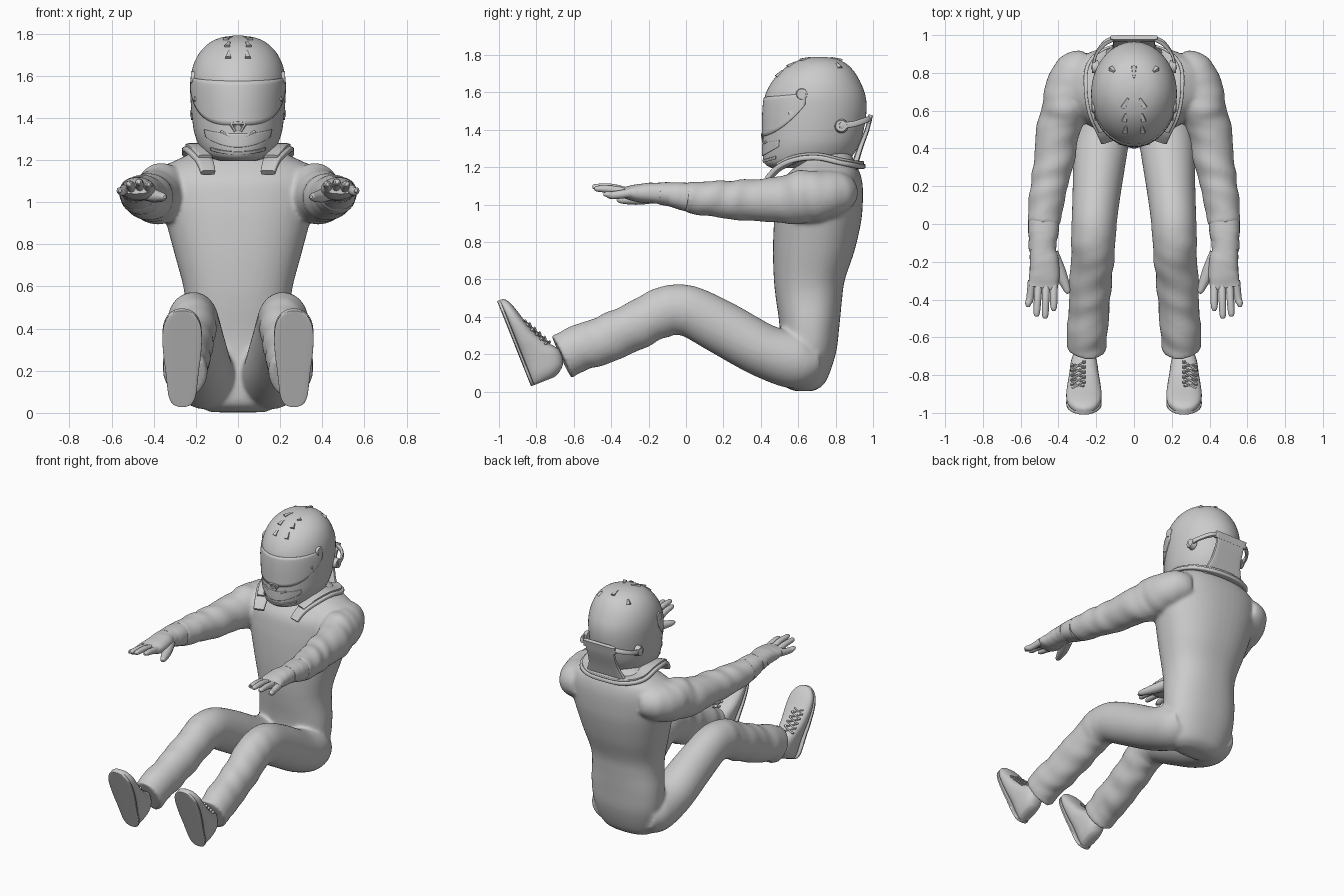
import bpy, bmesh, math
from mathutils import Vector

cube = bpy.data.objects.get("Cube")
if cube:
    bpy.data.objects.remove(cube)

GREY = (0.6, 0.6, 0.6, 1)
grey = bpy.data.materials.new("plain_grey")
grey.use_nodes = True
grey.diffuse_color = GREY
grey.node_tree.nodes["Principled BSDF"].inputs["Base Color"].default_value = GREY
X, Z = Vector((1, 0, 0)), Vector((0, 0, 1))


def spline(rows, f):
    """Catmull-Rom value of a table of rows at fractional index f."""
    i = min(int(f), len(rows) - 2)
    t = f - i
    p = [rows[max(0, min(len(rows) - 1, i + k))] for k in (-1, 0, 1, 2)]
    return [b + 0.5 * t * (c - a + t * (2*a - 5*b + 4*c - d + t * (3*(b - c) + d - a)))
            for a, b, c, d in zip(*p)]


def loft(bm, rows, n=28, steps=6, power=2.0, tangent=None, flat=False, fold=0.0, sx=1):
    """Skin rings (x, y, z, half width, half depth) strung along a path."""
    count = (len(rows) - 1) * steps
    rings = []
    for j in range(count + 1):
        f = j / steps
        x, y, z, a, b = spline(rows, f)
        ahead = Vector(spline(rows, min(f + .05, len(rows) - 1))[:3])
        t = tangent or (ahead - Vector(spline(rows, max(f - .05, 0))[:3])).normalized()
        side = t.cross(Z).normalized() if flat else (X - t * X.dot(t)).normalized()
        up = t.cross(side)
        ring = []
        for k in range(n):
            ang = math.tau * k / n
            c, s = math.cos(ang), math.sin(ang)
            c = math.copysign(abs(c) ** (2 / power), c)
            s = math.copysign(abs(s) ** (2 / power), s)
            # cloth folds grow towards the end of the limb
            w = 1 + fold * min(1, 2 * j / count) * (
                math.sin(5.3 * f + 2 * math.sin(ang + f)) + .6 * math.sin(9 * f - 3 * math.cos(ang)))
            v = Vector((x, y, z)) + side * (a * c * w) + up * (b * s * w)
            ring.append(bm.verts.new((v.x * sx, v.y, v.z)))
        rings.append(ring)
    for r, q in zip(rings, rings[1:]):
        for k in range(n):
            bm.faces.new((r[k], r[k - 1], q[k - 1], q[k]))
    bm.faces.new(rings[0])
    bm.faces.new(rings[-1])


def rod(bm, p, q, r, r2=None, n=10, power=2.0):
    loft(bm, [(*p, r, r), (*q, r2 or r, r2 or r)], n, 1, power)


def finish(name, bm, mirror=False):
    bmesh.ops.recalc_face_normals(bm, faces=bm.faces)
    me = bpy.data.meshes.new(name)
    bm.to_mesh(me)
    bm.free()
    me.materials.append(grey)
    me.polygons.foreach_set("use_smooth", [True] * len(me.polygons))
    me.set_sharp_from_angle(angle=math.radians(40))
    ob = bpy.data.objects.new(name, me)
    bpy.context.collection.objects.link(ob)
    if mirror:
        ob.modifiers.new("Mirror", "MIRROR").use_mirror_merge = False
    return ob


def upright(rows):
    """Turn (z, front y, back y, half width) into loft rings."""
    return [(0, (f + b) / 2, z, w, (b - f) / 2) for z, f, b, w in rows]


# Overalls: torso, legs and sleeves fused into one cloth skin
suit = bmesh.new()
loft(suit, upright([
    (.003, .58, .68, .13), (.05, .51, .745, .2), (.2, .50, .80, .25), (.35, .50, .82, .26),
    (.5, .48, .835, .25), (.6, .47, .85, .26), (.75, .465, .90, .30), (.9, .47, .935, .34),
    (1.0, .48, .945, .365), (1.1, .50, .945, .375), (1.17, .55, .93, .345), (1.22, .60, .905, .25),
    (1.28, .63, .88, .14)]), 48, power=2.3, tangent=Z)
leg = [(.14, .70, .17, .11, .09), (.155, .60, .165, .145, .15), (.175, .42, .217, .145, .143),
       (.195, .2, .338, .13, .143), (.21, .02, .43, .12, .136), (.215, -.08, .437, .118, .134),
       (.22, -.2, .39, .114, .13), (.235, -.38, .30, .11, .128), (.245, -.55, .24, .108, .125),
       (.255, -.665, .187, .104, .125)]
sleeve = [(.23, .86, 1.07, .07, .08), (.29, .815, 1.065, .115, .112), (.338, .74, 1.052, .124, .13),
          (.365, .62, 1.04, .122, .142), (.40, .5, 1.025, .115, .125), (.43, .3, 1.025, .105, .108),
          (.46, .15, 1.03, .095, .097), (.478, 0, 1.04, .088, .082)]
for sx in (1, -1):
    loft(suit, leg[:6], 40, sx=sx)
    loft(suit, leg[4:], 40, fold=.03, sx=sx)
    loft(suit, sleeve, 40, fold=.03, sx=sx)
overalls = finish("overalls", suit)
skin = overalls.modifiers.new("Fuse", "REMESH")
skin.mode, skin.voxel_size, skin.use_smooth_shade = "VOXEL", .011, True
soft = overalls.modifiers.new("Soften", "SMOOTH")
soft.factor, soft.iterations = .5, 10

# Gloves: gauntlet, palm, strap, fingers and thumb
bm = bmesh.new()
loft(bm, [(.478, .01, 1.04, .082, .077), (.48, -.05, 1.05, .08, .07), (.485, -.12, 1.06, .068, .058),
          (.475, -.2, 1.062, .077, .054), (.475, -.28, 1.062, .08, .044), (.485, -.34, 1.066, .078, .026)],
     power=2.3, fold=.012)
loft(bm, [(.484, -.09, 1.056, .075, .065), (.485, -.14, 1.06, .072, .059)], steps=2)
for base, tip, y, z in ((.425, .425, -.46, 1.085), (.465, .47, -.5, 1.095),
                        (.505, .515, -.49, 1.085), (.54, .56, -.44, 1.055)):
    loft(bm, [(base, -.30, 1.062, .022, .024), (base * .5 + tip * .5, -.39, z - .005, .02, .021),
              (tip, y + .02, z, .017, .016), (tip, y, z, .008, .008)], 12, 4)
loft(bm, [(.44, -.16, 1.045, .042, .036), (.395, -.25, 1.03, .034, .031),
          (.365, -.32, 1.025, .024, .023), (.352, -.355, 1.025, .016, .016),
          (.347, -.368, 1.025, .007, .007)], 14, 4)
finish("gloves", bm, True)

# Shoes: rings run from heel to toe along the raised sole
d, up = Vector((0, -.37, .93)).normalized(), Vector((0, .93, .37)).normalized()
heel = Vector((.265, -.825, .03))


def on_shoe(s, h, x=0):
    return heel + d * s + up * h + X * x


shape = [(0, .13, .02), (.012, .16, .045), (.05, .2, .064), (.12, .21, .073), (.18, .17, .079),
         (.25, .127, .088), (.34, .094, .094), (.41, .074, .088), (.455, .058, .068),
         (.48, .042, .042), (.49, .03, .015)]
bm = bmesh.new()
loft(bm, [(*on_shoe(s, h / 2), w, h / 2) for s, h, w in shape], 32, power=2.5, tangent=d)
finish("shoes", bm, True)
bm = bmesh.new()
loft(bm, [(*on_shoe(s, .006), w, .01) for s, h, w in shape], 32, power=5, tangent=d)
finish("shoe_soles", bm, True)

# Laces: crossed cords over the outer instep
bm = bmesh.new()
for k in range(5):
    s = .18 + .032 * k
    h = .174 - .5 * (s - .18)
    near, far = on_shoe(s, h + .003), on_shoe(s, h * .88 + .004, .062)
    step = d * .032 - up * .014
    rod(bm, near, far + step, .005)
    rod(bm, far, near + step, .005)
    for eyelet in (near, far):
        rod(bm, eyelet, eyelet + step * .3, .009)
finish("shoe_laces", bm, True)

# Helmet shell
shell = upright([
    (1.195, .46, .70, .08), (1.215, .425, .82, .14), (1.25, .412, .88, .175), (1.32, .41, .925, .205),
    (1.4, .41, .95, .218), (1.5, .412, .965, .226), (1.58, .422, .96, .226), (1.65, .455, .935, .212),
    (1.71, .505, .90, .182), (1.755, .565, .855, .137), (1.78, .63, .80, .085), (1.79, .69, .74, .025)])
bm = bmesh.new()
loft(bm, shell, 56, tangent=Z)
finish("helmet_shell", bm)


def on_helmet(z, phi, off=0.0):
    """Point on the shell; phi is measured from the front."""
    i = max(k for k in range(len(shell) - 1) if shell[k][2] <= z)
    f = i + (z - shell[i][2]) / (shell[i + 1][2] - shell[i][2])
    x, y, _, a, b = spline(shell, f)
    return Vector(((a + off) * math.sin(phi), y - (b + off) * math.cos(phi), z))


def plate(name, reach, low, high, off):
    """Thin curved plate that follows the shell."""
    bm = bmesh.new()
    cols = []
    for i in range(41):
        u = i / 20 - 1
        lo, hi = low(abs(u)), high(abs(u))
        cols.append([bm.verts.new(on_helmet(lo + (hi - lo) * j / 10, u * reach, off)) for j in range(11)])
    for p, q in zip(cols, cols[1:]):
        for j in range(10):
            bm.faces.new((p[j], q[j], q[j + 1], p[j + 1]))
    solid = finish(name, bm).modifiers.new("Thickness", "SOLIDIFY")
    solid.thickness, solid.offset = .006, 0


plate("visor", 1.38, lambda u: 1.365 + .17 * u ** 3, lambda u: 1.575 + .02 * u * u, .001)
plate("chin_guard", .85, lambda u: 1.26 + .05 * u * u, lambda u: 1.325 + .02 * u * u, .001)
plate("chin_lip", .8, lambda u: 1.225 + .02 * u * u, lambda u: 1.24 + .02 * u * u, .004)

# Helmet fittings: visor pivots, chin slots, crown vents
bm = bmesh.new()
rod(bm, (.2, .62, 1.59), (.224, .62, 1.591), .034, .028, 20)
rod(bm, (.2, .56, 1.49), (.208, .56, 1.491), .012, n=12)
finish("visor_pivots", bm, True)
bm = bmesh.new()
for low, high, phi in ((1.682, 1.717, .24), (1.735, 1.76, .33), (1.768, 1.784, .55), (1.73, 1.755, 2.3)):
    rod(bm, on_helmet(low, phi), on_helmet(high, phi), .014, .006, 8, 4)
rod(bm, on_helmet(1.335, .4), on_helmet(1.31, .2), .009, .004, 6)
rod(bm, on_helmet(1.375, 0), on_helmet(1.372, .16), .01, .008, 6)
rod(bm, on_helmet(1.372, .16), on_helmet(1.335, .06), .008, .006, 6)
finish("helmet_vents", bm, True)
bm = bmesh.new()
rod(bm, on_helmet(1.765, math.pi), on_helmet(1.784, math.pi), .014, .006, 8, 4)
rod(bm, (0, .43, 1.36), (0, .404, 1.353), .025, .016, 8)
finish("centre_vents", bm)

# Neck restraint: shoulder yoke in two layers, back panel, top bar, tethers
half = [(.142, .44, 1.14, .035), (.16, .495, 1.195, .042), (.195, .59, 1.24, .05), (.215, .71, 1.25, .05),
        (.2, .83, 1.22, .055), (.12, .90, 1.205, .045)]
path = half + [(0, .92, 1.205, .04)] + [(-x, y, z, w) for x, y, z, w in reversed(half)]
bm = bmesh.new()
loft(bm, [(x, y, z, w, .014) for x, y, z, w in path], 24, power=5, flat=True)
loft(bm, [(x * .97, y, z + .02, w * .8, .009) for x, y, z, w in path[1:-1]], 24, power=5, flat=True)
finish("restraint_yoke", bm)
bm = bmesh.new()
loft(bm, [(0, .895, 1.19, .17, .018), (0, .93, 1.3, .12, .015), (0, .968, 1.4, .11, .012),
          (0, .982, 1.46, .12, .012)], 24, power=6)
loft(bm, [(0, .976, 1.435, .13, .014), (0, .988, 1.48, .125, .012)], 24, 2, power=6)
finish("restraint_back", bm)
bm = bmesh.new()
rod(bm, (.19, .83, 1.42), (.222, .83, 1.421), .038, .03, 18)
loft(bm, [(.22, .82, 1.42, .008, .018), (.2, .9, 1.432, .008, .016), (.155, .957, 1.45, .012, .016),
          (.11, .98, 1.46, .012, .014)], 12, 4, power=4)
finish("restraint_tethers", bm, True)
